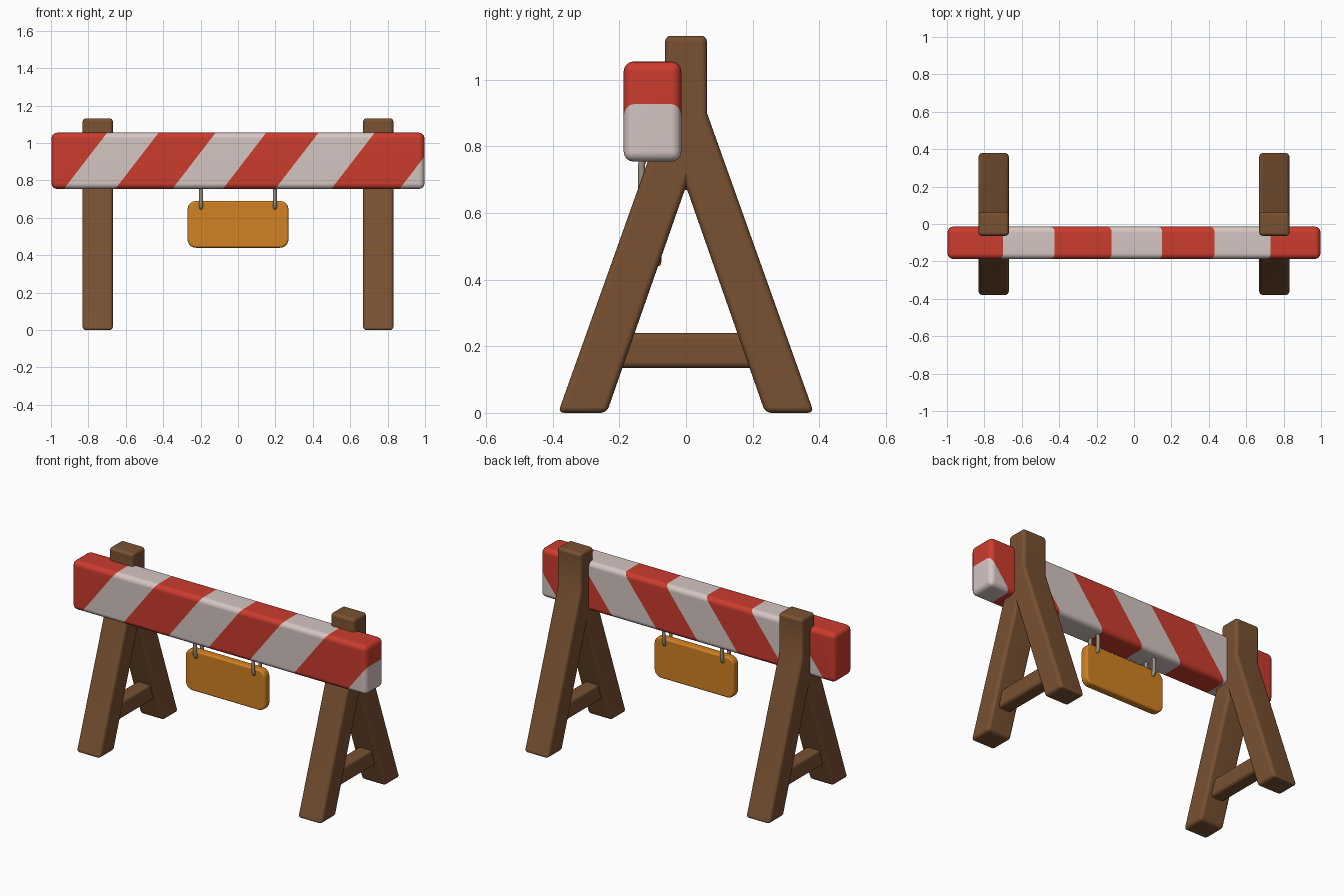
import bpy, bmesh, math
from mathutils import Vector

if "Cube" in bpy.data.objects:
    bpy.data.objects.remove(bpy.data.objects["Cube"])


def material(name, rgb):
    m = bpy.data.materials.new(name)
    m.diffuse_color = (*rgb, 1)
    m.use_nodes = True
    m.node_tree.nodes["Principled BSDF"].inputs["Base Color"].default_value = m.diffuse_color
    return m


BROWN = material("brown wood", (0.19, 0.082, 0.031))
RED = material("red paint", (0.60, 0.045, 0.027))
WHITE = material("white paint", (0.66, 0.56, 0.54))
ORANGE = material("orange sign", (0.64, 0.22, 0.016))
STEEL = material("dull steel", (0.33, 0.27, 0.21))


def finish(bm, name, mats):
    bmesh.ops.recalc_face_normals(bm, faces=bm.faces)
    mesh = bpy.data.meshes.new(name)
    bm.to_mesh(mesh)
    bm.free()
    ob = bpy.data.objects.new(name, mesh)
    bpy.context.collection.objects.link(ob)
    for m in mats:
        mesh.materials.append(m)
    for p in mesh.polygons:
        p.use_smooth = True
    mod = ob.modifiers.new("even shading", "WEIGHTED_NORMAL")
    mod.keep_sharp = True
    return ob


def round_edges(bm, width, segments=4):
    edges = [e for e in bm.edges if e.calc_face_angle(0) > math.radians(30)]
    bmesh.ops.bevel(bm, geom=edges, offset=width, segments=segments,
                    profile=0.5, affect="EDGES", clamp_overlap=True)


def box_bm(lo, hi):
    bm = bmesh.new()
    bmesh.ops.create_cube(bm, size=1)
    lo, hi = Vector(lo), Vector(hi)
    for v in bm.verts:
        v.co = (lo + hi) / 2 + v.co * (hi - lo)
    return bm


def box(name, lo, hi, width, mat):
    bm = box_bm(lo, hi)
    round_edges(bm, width)
    return finish(bm, name, [mat])


# Trestles: A-shaped side profile extruded along x, plus a crossbar
half = [(0.063, 1.132), (0.063, 0.90), (0.384, 0.0), (0.238, 0.0)]
outline = half + [(0, 0.68)] + [(-y, z) for y, z in reversed(half)]
for side, s in (("left", -1), ("right", 1)):
    cx = 0.75 * s
    bm = bmesh.new()
    face = bm.faces.new([bm.verts.new((cx - 0.081, y, z)) for y, z in outline])
    ext = bmesh.ops.extrude_face_region(bm, geom=[face])["geom"]
    bmesh.ops.translate(bm, vec=(0.162, 0, 0),
                        verts=[g for g in ext if isinstance(g, bmesh.types.BMVert)])
    bmesh.ops.recalc_face_normals(bm, faces=bm.faces)
    round_edges(bm, 0.018)
    finish(bm, side + "_trestle", [BROWN])
    box(side + "_crossbar", (cx - 0.045, -0.21, 0.135), (cx + 0.045, 0.21, 0.24), 0.018, BROWN)

# Striped beam: rounded box cut by slanted planes into red and white bands
SLOPE, MID = 0.77, 0.905
cuts = [-0.815, -0.54, -0.235, 0.035, 0.315, 0.615, 0.98]
bm = box_bm((-0.997, -0.187, 0.754), (0.997, -0.014, 1.055))
round_edges(bm, 0.03)
for c in cuts:
    bmesh.ops.bisect_plane(bm, geom=bm.verts[:] + bm.edges[:] + bm.faces[:], dist=1e-5,
                           plane_co=(c, 0, MID), plane_no=(1, 0, -SLOPE))
for f in bm.faces:
    p = f.calc_center_median()
    u = p.x - SLOPE * (p.z - MID)
    f.material_index = sum(u > c for c in cuts) % 2
finish(bm, "striped_beam", [RED, WHITE])

# Hanging sign: thin plate with rounded corners
bm = box_bm((-0.27, -0.126, 0.44), (0.27, -0.074, 0.69))
corners = [e for e in bm.edges if abs(e.verts[0].co.y - e.verts[1].co.y) > 0.01]
bmesh.ops.bevel(bm, geom=corners, offset=0.045, segments=5, profile=0.5, affect="EDGES")
round_edges(bm, 0.012, 3)
finish(bm, "hanging_sign", [ORANGE])

# Hanger links: long loops from the beam around the sign's top edge
for side, x in (("left", -0.197), ("right", 0.197)):
    cu = bpy.data.curves.new(side + "_hanger", "CURVE")
    cu.dimensions = "3D"
    cu.bevel_depth = 0.011
    cu.bevel_resolution = 3
    sp = cu.splines.new("POLY")
    n = 24
    sp.points.add(n - 1)
    for i, pt in enumerate(sp.points):
        a = 2 * math.pi * (i + 0.5) / n
        z = 0.71 + math.copysign(0.03, math.sin(a)) + 0.034 * math.sin(a)
        pt.co = (x, -0.10 + 0.034 * math.cos(a), z, 1)
    sp.use_cyclic_u = True
    sp.use_smooth = True
    cu.materials.append(STEEL)
    bpy.context.collection.objects.link(bpy.data.objects.new(side + "_hanger", cu))
